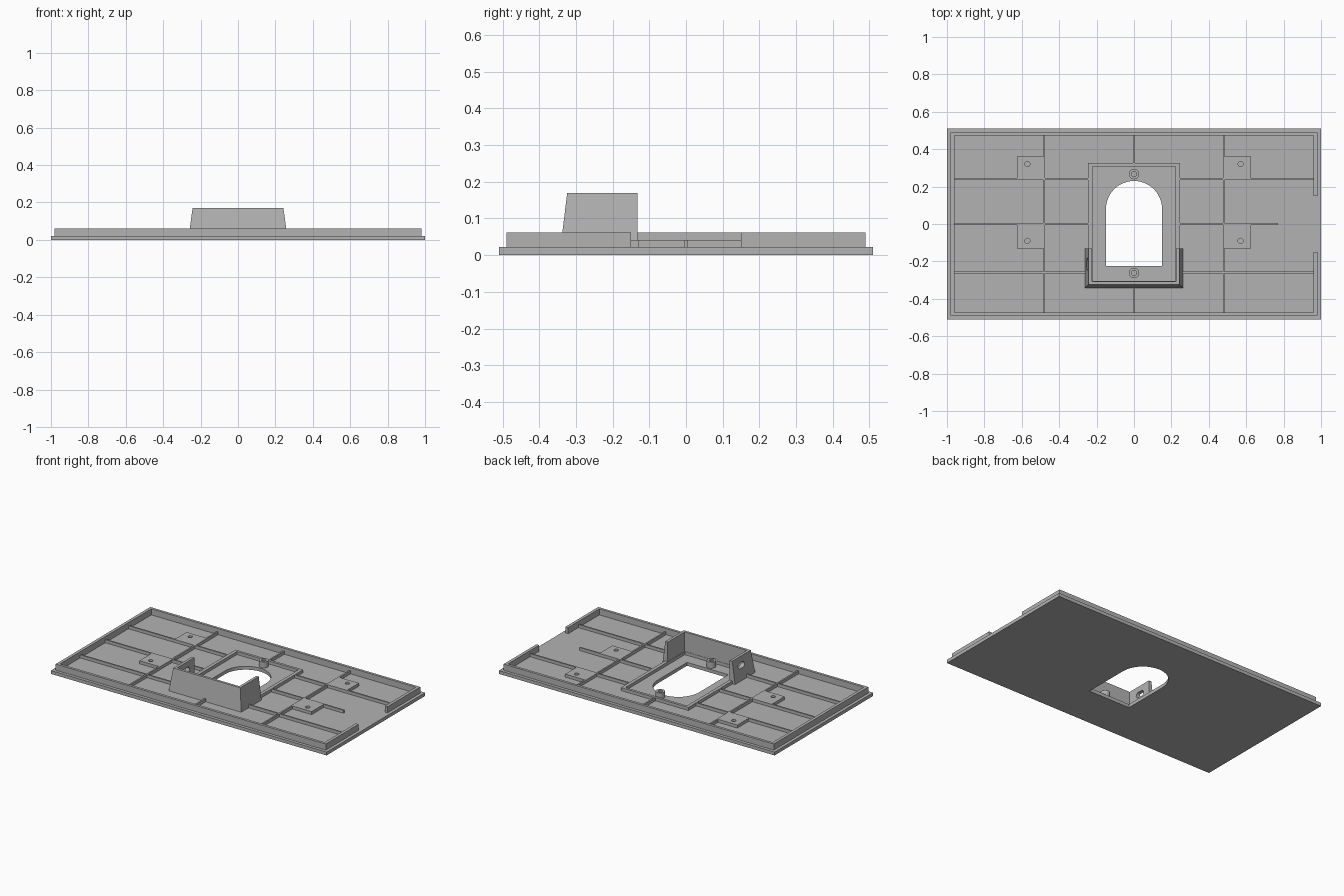
import bpy, bmesh, math
from mathutils import Matrix, Vector

if "Cube" in bpy.data.objects:
    bpy.data.objects.remove(bpy.data.objects["Cube"], do_unlink=True)

grey = bpy.data.materials.new("plain grey")
grey.use_nodes = True
grey.diffuse_color = (0.45, 0.45, 0.45, 1)
grey.node_tree.nodes["Principled BSDF"].inputs["Base Color"].default_value = grey.diffuse_color

PLATE = 0.022   # top of the base plate
RIB = 0.042     # top of ribs, pads and frame
RIM = 0.062     # top of the outer rim


def finish(name, bm):
    bmesh.ops.recalc_face_normals(bm, faces=bm.faces)
    mesh = bpy.data.meshes.new(name)
    bm.to_mesh(mesh)
    bm.free()
    mesh.materials.append(grey)
    obj = bpy.data.objects.new(name, mesh)
    bpy.context.collection.objects.link(obj)
    return obj


def prism(name, loops, z0, z1):
    """Extrude an outline, with optional hole outlines, from z0 to z1."""
    bm = bmesh.new()
    edges = []
    for loop in loops:
        vs = [bm.verts.new((x, y, z0)) for x, y in loop]
        edges += [bm.edges.new((a, b)) for a, b in zip(vs, vs[1:] + vs[:1])]
    bmesh.ops.triangle_fill(bm, edges=edges, use_beauty=True, normal=(0, 0, 1))
    top = bmesh.ops.extrude_face_region(bm, geom=bm.faces[:], use_keep_orig=True)
    moved = [v for v in top["geom"] if isinstance(v, bmesh.types.BMVert)]
    bmesh.ops.translate(bm, verts=moved, vec=(0, 0, z1 - z0))
    return finish(name, bm)


def rect(x0, x1, y0, y1):
    return [(x0, y0), (x1, y0), (x1, y1), (x0, y1)]


def arc(cx, cy, r, a0=0, a1=360, n=24):
    steps = n if a1 - a0 == 360 else n + 1
    angles = [math.radians(a0 + (a1 - a0) * i / n) for i in range(steps)]
    return [(cx + r * math.cos(a), cy + r * math.sin(a)) for a in angles]


# Base plate with the arched opening
arch = [(-0.15, -0.225), (0.15, -0.225)] + arc(0, 0.08, 0.15, 0, 180)
prism("base_plate", [rect(-1, 1, -0.51, 0.51), arch], 0, PLATE)

# Outer rim, open in the middle of the left side
rim = [(0.98, 0.15), (0.98, 0.49), (-0.98, 0.49), (-0.98, -0.49), (0.98, -0.49), (0.98, -0.15),
       (0.96, -0.15), (0.96, -0.473), (-0.96, -0.473), (-0.96, 0.473), (0.96, 0.473), (0.96, 0.15)]
prism("outer_rim", [rim], PLATE, RIM)

# Raised frame around the opening
prism("opening_frame", [rect(-0.245, 0.245, -0.322, 0.325),
                        rect(-0.223, 0.223, -0.306, 0.308)], PLATE, RIB)

# Stiffening ribs
T = 0.005
for side in (-1, 1):
    for y, end in ((0.24, 0.96), (0, 0.77 if side > 0 else 0.96), (-0.26, 0.96)):
        x0, x1 = sorted((side * 0.24, side * end))
        prism("long_rib", [rect(x0, x1, y - T, y + T)], PLATE, RIB)
    x = side * 0.48
    prism("cross_rib", [rect(x - T, x + T, -0.475, 0.475)], PLATE, RIB)
    y0, y1 = sorted((side * 0.32, side * 0.475))
    prism("middle_rib", [rect(-T, T, y0, y1)], PLATE, RIB)

    # Mounting pads with screw holes
    x0, x1 = sorted((side * 0.48, side * 0.625))
    for y0, y1, hole in ((0.235, 0.36, 0.32), (-0.13, 0.005, -0.09)):
        prism("mounting_pad", [rect(x0, x1, y0, y1), arc(side * 0.57, hole, 0.014)], PLATE, RIB)

# Screw bosses at both ends of the opening
for y in (0.267, -0.262):
    prism("screw_boss", [arc(0, y, 0.028), arc(0, y, 0.014)], PLATE, RIM)


# Three-sided housing with drafted outer walls
def u_shape(x, y, z):
    pts = [(-x, -0.132), (-x, y), (x, y), (x, -0.132),
           (0.225, -0.132), (0.225, -0.308), (-0.225, -0.308), (-0.225, -0.132)]
    return [Vector((px, py, z)) for px, py in pts]


bm = bmesh.new()
low = [bm.verts.new(p) for p in u_shape(0.263, -0.342, PLATE)]
high = [bm.verts.new(p) for p in u_shape(0.243, -0.324, 0.17)]
for ring in (low, high):
    for a, b, c, d in ((0, 1, 6, 7), (1, 2, 5, 6), (2, 3, 4, 5)):
        bm.faces.new((ring[a], ring[b], ring[c], ring[d]))
for i in range(8):
    j = (i + 1) % 8
    bm.faces.new((low[i], low[j], high[j], high[i]))
housing = finish("housing", bm)

# Rounded window through the right housing wall
slot = arc(0.015, 0, 0.018, -90, 90, 8) + arc(-0.015, 0, 0.018, 90, 270, 8)
cutter = prism("window_cutter", [slot], -0.05, 0.05)
cutter.hide_render = True
cutter.data.transform(Matrix.Translation((-0.24, -0.215, 0.115))
                      @ Matrix.Rotation(math.pi / 2, 4, "Z") @ Matrix.Rotation(math.pi / 2, 4, "X"))
cut = housing.modifiers.new("window", "BOOLEAN")
cut.operation = "DIFFERENCE"
cut.solver = "EXACT"
cut.object = cutter
bpy.context.view_layer.objects.active = housing
bpy.ops.object.modifier_apply(modifier=cut.name)
bpy.data.objects.remove(cutter, do_unlink=True)
